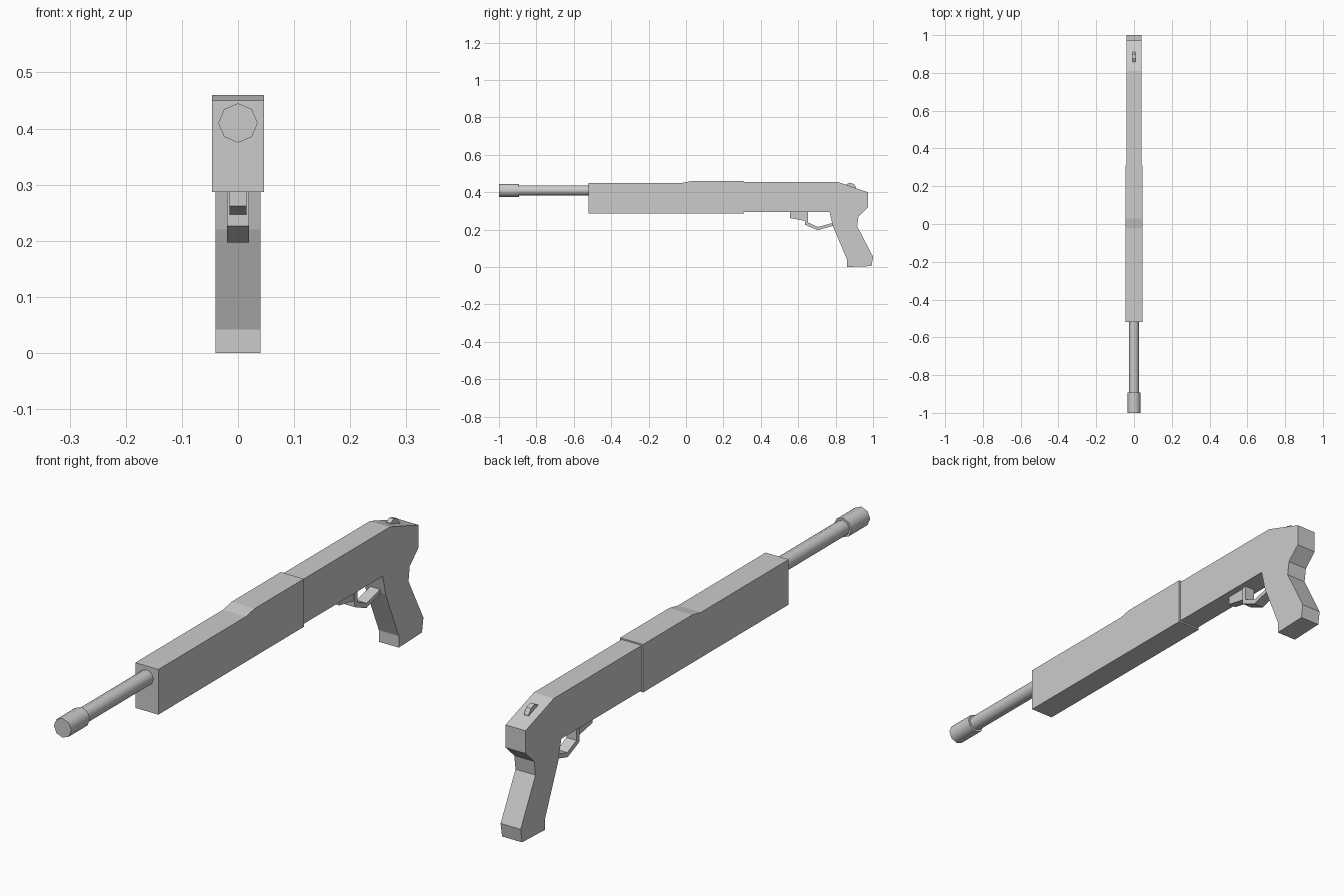
import bpy
import bmesh
import math

if "Cube" in bpy.data.objects:
    bpy.data.objects.remove(bpy.data.objects["Cube"])


def extrude_profile(name, profile, half_width):
    """Side profile of (y, z) points, extruded symmetrically across x."""
    bm = bmesh.new()
    face = bm.faces.new([bm.verts.new((-half_width, y, z)) for y, z in profile])
    out = bmesh.ops.extrude_face_region(bm, geom=[face])
    moved = [v for v in out["geom"] if isinstance(v, bmesh.types.BMVert)]
    bmesh.ops.translate(bm, verts=moved, vec=(2 * half_width, 0, 0))
    bmesh.ops.recalc_face_normals(bm, faces=bm.faces)
    mesh = bpy.data.meshes.new(name)
    bm.to_mesh(mesh)
    bm.free()
    obj = bpy.data.objects.new(name, mesh)
    bpy.context.collection.objects.link(obj)
    return obj


def tube(name, y0, y1, radius, z=0.41):
    """Eight-sided smooth cylinder along y."""
    bpy.ops.mesh.primitive_cylinder_add(
        vertices=8, radius=radius, depth=y1 - y0,
        location=(0, (y0 + y1) / 2, z), rotation=(math.pi / 2, 0, 0))
    obj = bpy.context.object
    obj.name = name
    bpy.ops.object.shade_smooth_by_angle(angle=math.radians(50))
    return obj


# Barrel and thicker muzzle
tube("barrel", -0.90, -0.50, 0.027)
tube("muzzle", -1.0, -0.893, 0.035)

# Wide front body with a small step up on top
extrude_profile("front_body", [
    (-0.52, 0.287), (0.31, 0.287), (0.31, 0.46), (0.03, 0.46),
    (-0.02, 0.45), (-0.52, 0.45)], 0.046)

# Rear body and angled grip in one outline
extrude_profile("rear_body_and_grip", [
    (0.305, 0.293), (0.768, 0.293), (0.785, 0.22), (0.86, 0.042),
    (0.86, 0.0), (0.992, 0.005), (1.0, 0.055), (0.915, 0.218),
    (0.922, 0.27), (0.972, 0.318), (0.972, 0.40), (0.81, 0.455),
    (0.305, 0.455)], 0.04)

# Block in front of the trigger guard
extrude_profile("guard_block", [
    (0.555, 0.295), (0.555, 0.262), (0.64, 0.246), (0.64, 0.295)], 0.015)

# Bent strip forming the trigger guard
extrude_profile("trigger_guard", [
    (0.637, 0.295), (0.637, 0.226), (0.703, 0.197), (0.79, 0.221),
    (0.785, 0.236), (0.705, 0.214), (0.653, 0.238), (0.653, 0.295)], 0.02)

# Small lug on the sloped rear top
extrude_profile("rear_lug", [
    (0.855, 0.43), (0.858, 0.442), (0.875, 0.451), (0.897, 0.444),
    (0.91, 0.425), (0.91, 0.41)], 0.009)
